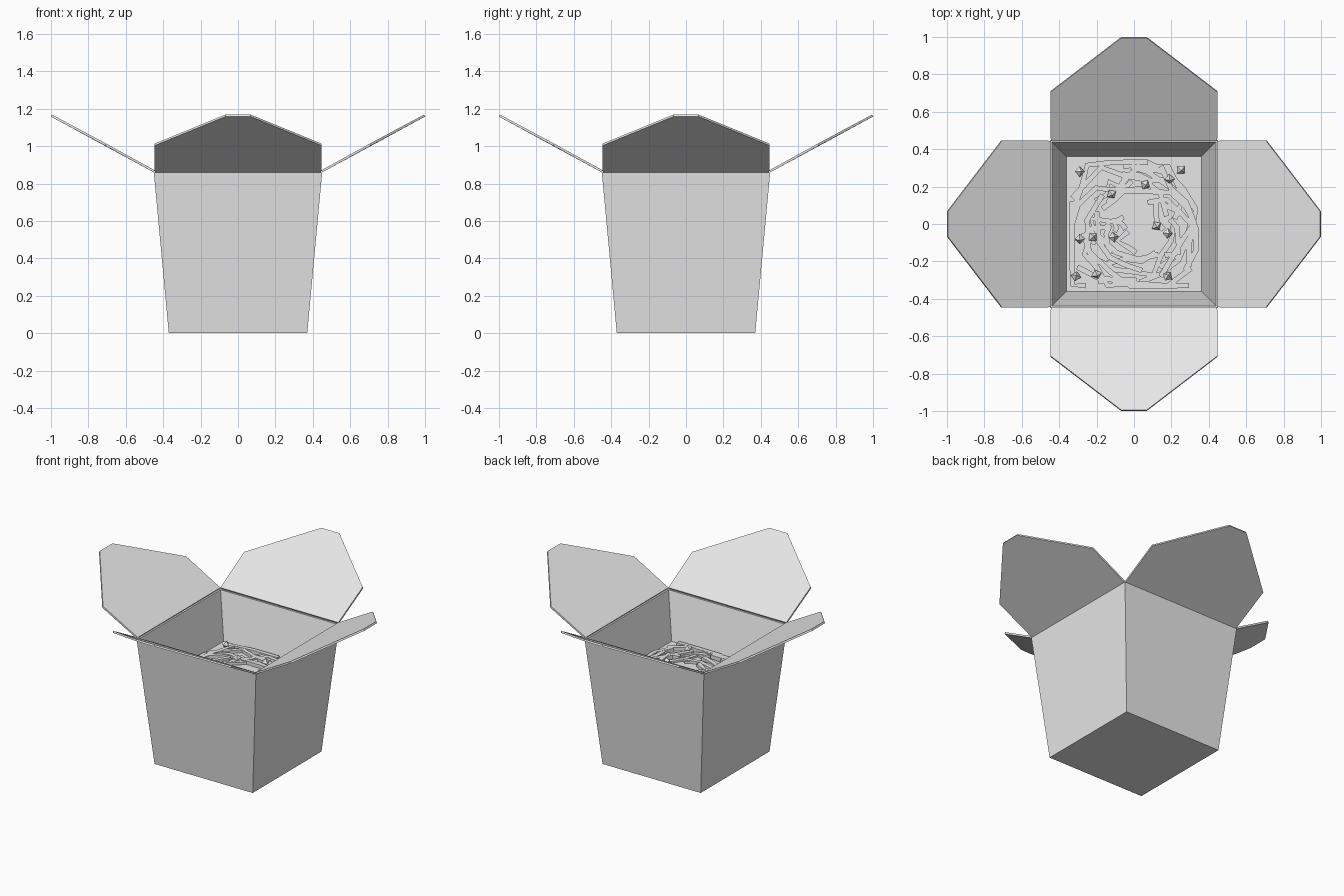
import bpy, bmesh, random
from math import pi, cos, sin
from mathutils import Vector, Matrix

if "Cube" in bpy.data.objects:
    bpy.data.objects.remove(bpy.data.objects["Cube"], do_unlink=True)

random.seed(7)
RIM_Z, RIM, BASE, WALL = 0.86, 0.45, 0.37, 0.012
FOOD_Z, FOOD = 0.56, 0.36

grey = bpy.data.materials.new("light_grey_card")
grey.use_nodes = True
colour = (0.8, 0.8, 0.8, 1)
grey.diffuse_color = colour
grey.node_tree.nodes["Principled BSDF"].inputs["Base Color"].default_value = colour


def finish(name, bm):
    bmesh.ops.recalc_face_normals(bm, faces=bm.faces)
    mesh = bpy.data.meshes.new(name)
    bm.to_mesh(mesh)
    bm.free()
    mesh.materials.append(grey)
    obj = bpy.data.objects.new(name, mesh)
    bpy.context.collection.objects.link(obj)
    return obj


def loft(bm, rings):
    """Join equal-length rings of points into a closed skin with end caps."""
    rows = [[bm.verts.new(p) for p in ring] for ring in rings]
    n = len(rows[0])
    for a, b in zip(rows, rows[1:]):
        for i in range(n):
            j = (i + 1) % n
            bm.faces.new((a[i], a[j], b[j], b[i]))
    bm.faces.new(rows[0])
    bm.faces.new(rows[-1])


def square(h, z):
    return [(-h, -h, z), (h, -h, z), (h, h, z), (-h, h, z)]


# Tapered carton, open at the top, with the food level as its inner floor
bm = bmesh.new()
loft(bm, [square(BASE, 0), square(RIM, RIM_Z),
          square(RIM - WALL, RIM_Z), square(FOOD, FOOD_Z)])
finish("carton", bm)

# Four pointed flaps folded outwards from the rim
half = [(RIM, 0.445, RIM_Z), (0.71, 0.447, 1.003), (1.0, 0.068, 1.158)]
outline = [Vector((x, -y, z)) for x, y, z in half]
outline += [Vector(p) for p in reversed(half)]
lift = Vector((-0.48, 0, 0.88)) * WALL
for k, side in enumerate(("left", "back", "right", "front")):
    bm = bmesh.new()
    loft(bm, [outline, [p + lift for p in outline]])
    bm.transform(Matrix.Rotation(k * pi / 2, 4, "Z"))
    finish(side + "_flap", bm)


# Tangled flat noodles lying on the food level
def add_noodle(bm, path, width, z, thick):
    left, right = [], []
    for i, p in enumerate(path):
        d = path[min(i + 1, len(path) - 1)] - path[max(i - 1, 0)]
        if d.length < 1e-4:
            d = Vector((1, 0))
        n = Vector((-d.y, d.x)).normalized() * width / 2
        left.append(p + n)
        right.append(p - n)
    rings = [[(l.x, l.y, z), (r.x, r.y, z), (r.x, r.y, z + thick), (l.x, l.y, z + thick)]
             for l, r in zip(left, right)]
    loft(bm, rings)


bm = bmesh.new()
limit = FOOD - 0.03
for i in range(30):
    radius = random.uniform(0.05, 0.38)
    start = random.uniform(0, 2 * pi)
    turn = random.choice((-1, 1)) * random.uniform(0.3, 0.5)
    centre = Vector((random.uniform(-0.12, 0.12), random.uniform(-0.12, 0.12)))
    path = []
    for s in range(random.randint(4, 7)):
        r = radius + random.uniform(-0.04, 0.04)
        a = start + s * turn
        p = centre + Vector((cos(a), sin(a))) * r
        path.append(Vector((max(-limit, min(limit, p.x)), max(-limit, min(limit, p.y)))))
    add_noodle(bm, path, 0.028, FOOD_Z - 0.002, 0.012 + 0.0006 * i)
finish("noodles", bm)

# Small faceted vegetable pieces scattered on the noodles
spots = [(-.29, .28), (-.12, .16), (.06, .21), (.19, .24), (.25, .29), (-.29, -.08), (-.22, -.07),
         (-.11, -.07), (.12, -.01), (.18, -.05), (-.31, -.28), (-.20, -.27), (.18, -.28)]
bm = bmesh.new()
for x, y in spots:
    place = Matrix.Translation((x, y, FOOD_Z + 0.03))
    spin = Matrix.Rotation(random.uniform(0, pi), 4, "Z") @ Matrix.Rotation(0.3, 4, "X")
    for top, depth in ((0, 0.025), (pi, 0.025)):
        flip = Matrix.Rotation(top, 4, "X")
        bmesh.ops.create_cone(bm, cap_ends=False, segments=4, radius1=0.028, radius2=0,
                              depth=depth, matrix=place @ spin @ flip @
                              Matrix.Translation((0, 0, depth / 2)))
bmesh.ops.remove_doubles(bm, verts=bm.verts, dist=0.0005)
finish("vegetable_pieces", bm)
